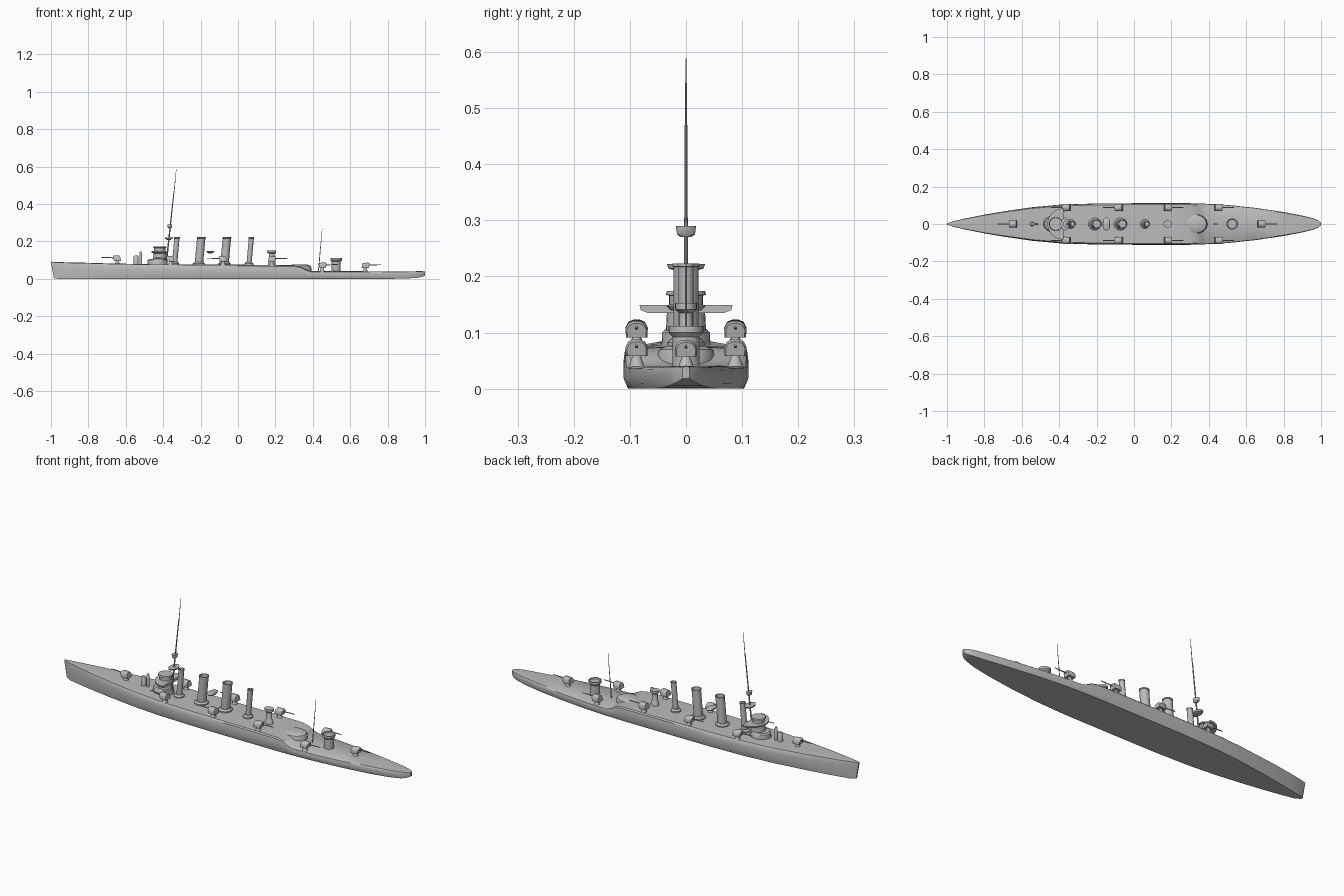
import bpy, bmesh, math
from mathutils import Vector

old = bpy.data.objects.get("Cube")
if old:
    bpy.data.objects.remove(old, do_unlink=True)

grey = bpy.data.materials.new("ship_grey")
grey.use_nodes = True
colour = (0.5, 0.5, 0.5, 1)
grey.diffuse_color = colour
grey.node_tree.nodes["Principled BSDF"].inputs["Base Color"].default_value = colour


def finish(name, bm, angle=40):
    """Turn a bmesh into a named, shaded object."""
    bmesh.ops.recalc_face_normals(bm, faces=bm.faces)
    mesh = bpy.data.meshes.new(name)
    bm.to_mesh(mesh)
    bm.free()
    mesh.materials.append(grey)
    ob = bpy.data.objects.new(name, mesh)
    bpy.context.collection.objects.link(ob)
    bpy.ops.object.select_all(action='DESELECT')
    ob.select_set(True)
    bpy.context.view_layer.objects.active = ob
    bpy.ops.object.shade_smooth_by_angle(angle=math.radians(angle))
    return ob


def loft(bm, rings):
    """Skin closed rings of points and cap both ends."""
    rows = [[bm.verts.new(p) for p in ring] for ring in rings]
    n = len(rows[0])
    for a, b in zip(rows, rows[1:]):
        for i in range(n):
            j = (i + 1) % n
            bm.faces.new((a[i], a[j], b[j], b[i]))
    bm.faces.new(rows[0][::-1])
    bm.faces.new(rows[-1])


def turned(name, x, y, profile, sx=1, sy=1, rake=0, n=24):
    """Round part from a (radius, height) profile, leaning aft by rake."""
    bm = bmesh.new()
    z0 = profile[0][1]
    turn = [2 * math.pi * i / n for i in range(n)]
    loft(bm, [[(x + rake * (z - z0) + r * sx * math.cos(a),
                y + r * sy * math.sin(a), z) for a in turn] for r, z in profile])
    return finish(name, bm)


def rod(name, a, b, r1, r2, n=8):
    """Thin tapered bar between two points."""
    a, b = Vector(a), Vector(b)
    bm = bmesh.new()
    turn = (b - a).to_track_quat('Z', 'Y').to_matrix()
    loft(bm, [[p + turn @ Vector((r * math.cos(t), r * math.sin(t), 0))
               for t in [2 * math.pi * i / n for i in range(n)]]
              for p, r in ((a, r1), (b, r2))])
    return finish(name, bm)


# Hull: x, half width, deck height, keel height
stations = [
    (-1.0, .004, .09, .004), (-.96, .016, .088, 0), (-.9, .03, .086, 0),
    (-.8, .05, .084, 0), (-.7, .067, .081, 0), (-.55, .089, .078, 0),
    (-.4, .103, .076, 0), (-.2, .11, .075, 0), (0, .111, .074, 0),
    (.2, .111, .073, 0), (.3, .111, .072, 0), (.335, .11, .065, 0),
    (.365, .109, .049, 0), (.39, .108, .041, 0), (.5, .102, .04, 0),
    (.65, .086, .039, 0), (.8, .064, .038, 0), (.9, .045, .038, .002),
    (.96, .03, .039, .006), (.985, .019, .039, .011), (1.0, .006, .038, .018)]
bm = bmesh.new()
rings = []
for x, w, top, keel in stations:
    h = top - keel
    half = [(.93 * w, keel), (w, keel + .25 * h), (w, keel + .7 * h),
            (.98 * w, keel + .92 * h), (.93 * w, top)]
    foot = .015 if x == -1 else 0
    ring = [(x + foot * (1 - (z - keel) / h), y, z) for y, z in half]
    ring.append((x, 0, top + .002))
    ring += [(px, -y, z) for px, y, z in reversed(ring[:5])]
    ring.append((ring[0][0], 0, keel))
    rings.append(ring)
loft(bm, rings)
finish("hull", bm, 35)

# Rounded house at the break of the deck
turned("deck_break_house", .33, 0,
       [(.052, .038), (.052, .06), (.048, .07), (.036, .076), (.012, .078)], sx=1.2)

# Funnels
for i, (x, r) in enumerate([(-.34, .014), (-.21, .0225), (-.073, .0225), (.058, .0135)]):
    turned(f"funnel_base_{i + 1}", x, 0,
           [(r + .011, .07), (r + .011, .082), (r + .003, .09)])
    turned(f"funnel_{i + 1}", x, 0,
           [(r, .07), (r, .217), (r + .0015, .218), (r + .0015, .223),
            (r - .002, .223), (r - .003, .2)], rake=.09)

# Bridge
turned("bridge_base", -.43, 0, [(.055, .072), (.053, .1), (.046, .106)], sy=.8)
turned("bridge_tower", -.418, 0, [(.036, .1), (.034, .137)])
bm = bmesh.new()
arc = [math.pi * (.5 + i / 16) for i in range(17)]
loft(bm, [[(-.378 + .085 * s * math.cos(a), .083 * s * math.sin(a), z) for a in arc]
          for s, z in ((.82, .135), (.97, .14), (1, .149))])
finish("bridge_wings", bm)
turned("bridge_wheelhouse", -.418, 0, [(.03, .148), (.03, .166), (.036, .167), (.034, .174)])

# Fore mast with its platforms
rod("fore_mast", (-.385, 0, .07), (-.342, 0, .47), .004, .0025)
rod("fore_topmast", (-.342, 0, .46), (-.33, 0, .588), .002, .001)
turned("mast_platform", -.37, 0, [(.012, .209), (.031, .214), (.034, .222)], sx=.65)
turned("crows_nest", -.365, 0, [(.009, .27), (.016, .275), (.018, .29)], sx=.7)

# Aft mast
rod("aft_mast", (.43, 0, .04), (.45, 0, .27), .0025, .001)

# Ventilators ahead of the bridge
turned("ventilator_front", -.545, 0, [(.013, .072), (.013, .118), (.008, .126)])
turned("ventilator_rear", -.52, 0, [(.007, .072), (.007, .138), (.004, .146)])

# Amidships searchlight platform
turned("searchlight_platform", -.148, 0,
       [(.012, .136), (.028, .14), (.035, .147), (.03, .15)], sx=.6)

# Aft searchlight tower
turned("searchlight_tower", .18, 0,
       [(.021, .07), (.02, .09), (.015, .096), (.015, .135), (.024, .141), (.024, .153)],
       sy=.8)

# Aft control position
turned("aft_control", .525, 0,
       [(.024, .037), (.024, .092), (.031, .1), (.031, .112), (.026, .112), (.024, .106)])


def gun(name, x, y, deck, aim):
    """Pedestal gun with a rounded shield; aim is -1 forward or 1 aft."""
    turned(name + "_pedestal", x, y, [(.015, deck - .002), (.012, deck + .006), (.006, deck + .023)])
    bm = bmesh.new()
    outline = [(-.019, 0), (.019, 0), (.02, .016), (.015, .026),
               (.006, .03), (-.006, .03), (-.015, .026), (-.02, .016)]
    loft(bm, [[(x + aim * (dx + .2 * dz), y + dy * s, deck + .019 + dz * s)
               for dy, dz in outline]
              for dx, s in ((-.02, .92), (.01, 1), (.018, .85))])
    finish(name + "_shield", bm)
    z = deck + .035
    rod(name + "_barrel", (x, y, z), (x + aim * .085, y, z + .003), .003, .002)


gun("bow_gun", -.645, 0, .077, -1)
gun("stern_gun", .68, 0, .038, 1)
for side, label in ((1, "left"), (-1, "right")):
    for part, x, deck, aim in (("fore", -.36, .074, -1), ("middle", -.08, .073, -1),
                               ("rear", .18, .072, 1), ("aft", .45, .039, 1)):
        gun(f"{part}_gun_{label}", x, side * .088, deck, aim)
